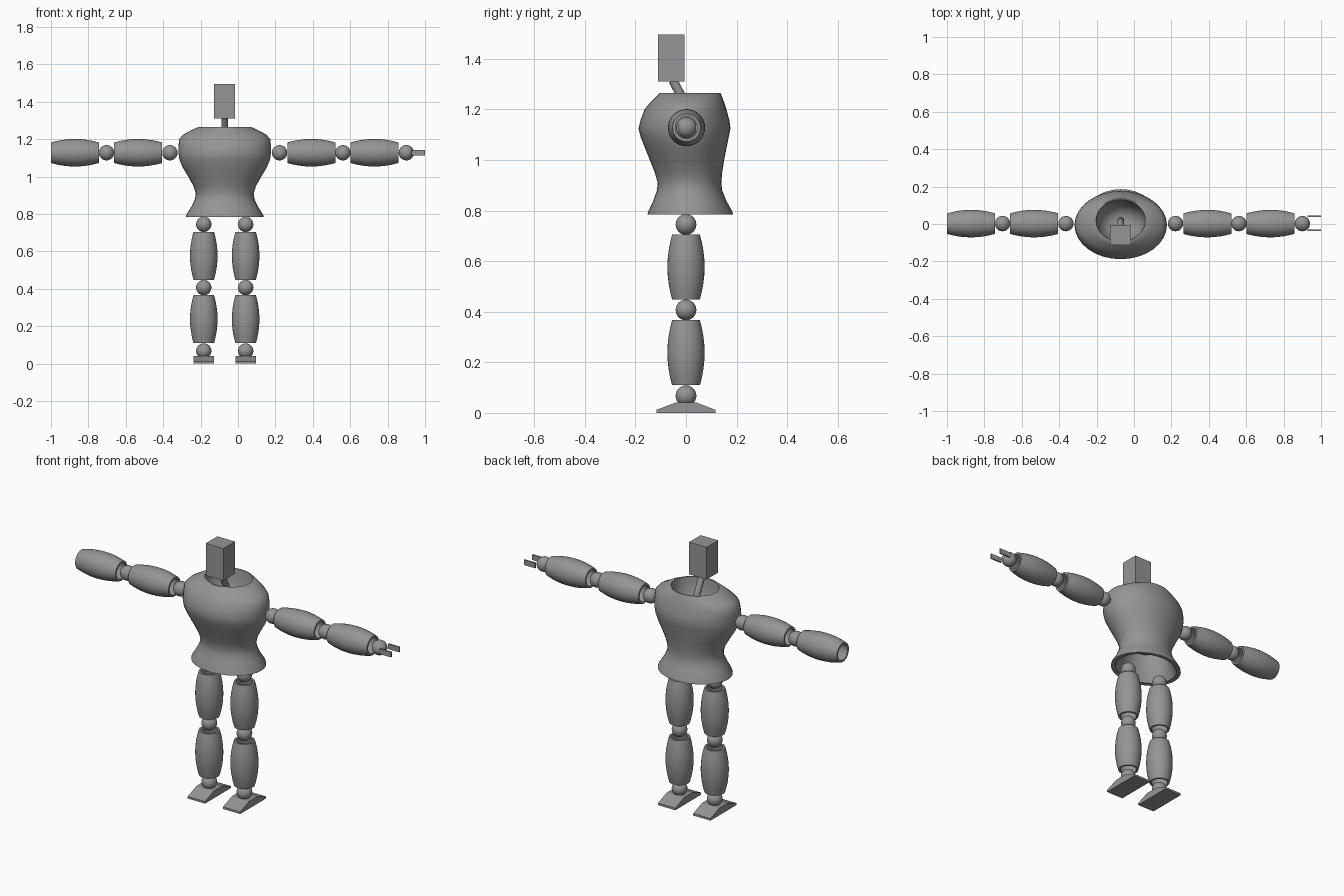
import bpy, bmesh, math
from mathutils import Vector

if "Cube" in bpy.data.objects:
    bpy.data.objects.remove(bpy.data.objects["Cube"])

CX = -0.071          # body centre line
ARM_Z, ARM_Y = 1.128, 0.002

grey = bpy.data.materials.new("plain grey")
grey.diffuse_color = (0.3, 0.3, 0.3, 1)
grey.use_nodes = True
grey.node_tree.nodes["Principled BSDF"].inputs["Base Color"].default_value = grey.diffuse_color


def finish(bm, name, smooth=True):
    bmesh.ops.recalc_face_normals(bm, faces=bm.faces)
    me = bpy.data.meshes.new(name)
    bm.to_mesh(me)
    bm.free()
    ob = bpy.data.objects.new(name, me)
    bpy.context.collection.objects.link(ob)
    me.materials.append(grey)
    if smooth:
        bpy.ops.object.select_all(action='DESELECT')
        bpy.context.view_layer.objects.active = ob
        ob.select_set(True)
        bpy.ops.object.shade_smooth_by_angle(angle=math.radians(40))
    return ob


def bridge_rings(bm, rings, closed=False):
    n = len(rings[0])
    pairs = list(zip(rings, rings[1:]))
    if closed:
        pairs.append((rings[-1], rings[0]))
    for a, b in pairs:
        for i in range(n):
            j = (i + 1) % n
            bm.faces.new((a[i], a[j], b[j], b[i]))


def oval_loft(name, sections, n=32):
    """Sections are (z, centre y, half width, half depth); both ends capped."""
    bm = bmesh.new()
    rings = []
    for z, cy, rx, ry in sections:
        rings.append([bm.verts.new((CX + rx * math.cos(2 * math.pi * i / n),
                                    cy + ry * math.sin(2 * math.pi * i / n), z))
                      for i in range(n)])
    bridge_rings(bm, rings)
    bm.faces.new(rings[0])
    bm.faces.new(rings[-1])
    return finish(bm, name)


def limb(name, centre, axis, length=0.257, n=32):
    """Hollow barrel-shaped limb segment, open at both ends."""
    bm = bmesh.new()
    h = length / 2
    outer = [(h * t, 0.0735 - 0.0185 * t * t) for t in (-1, -.75, -.5, -.25, 0, .25, .5, .75, 1)]
    inner = [(t, r - 0.011) for t, r in reversed(outer)]
    rings = []
    for t, r in outer + inner:
        ring = []
        for i in range(n):
            u, v = r * math.cos(2 * math.pi * i / n), r * math.sin(2 * math.pi * i / n)
            off = Vector((t, u, v)) if axis == 'X' else Vector((u, v, t))
            ring.append(bm.verts.new(Vector(centre) + off))
        rings.append(ring)
    bridge_rings(bm, rings, closed=True)
    return finish(bm, name)


def ball(name, centre):
    bm = bmesh.new()
    bmesh.ops.create_uvsphere(bm, u_segments=32, v_segments=16, radius=0.041)
    bmesh.ops.translate(bm, verts=bm.verts, vec=centre)
    return finish(bm, name)


def box(name, lo, hi):
    bm = bmesh.new()
    bmesh.ops.create_cube(bm, size=1)
    for v in bm.verts:
        v.co = [lo[k] if v.co[k] < 0 else hi[k] for k in range(3)]
    return finish(bm, name, False)


# Torso: underside cavity, outer skin, then the bowl in the top
oval_loft("torso", [
    (0.95, 0.010, 0.145, 0.115),
    (0.90, 0.014, 0.135, 0.108),
    (0.83, 0.015, 0.160, 0.130),
    (0.787, 0.017, 0.182, 0.146),
    (0.785, 0.017, 0.208, 0.169),
    (0.795, 0.017, 0.206, 0.167),
    (0.84, 0.015, 0.178, 0.144),
    (0.88, 0.014, 0.159, 0.129),
    (0.91, 0.014, 0.155, 0.126),
    (0.95, 0.010, 0.167, 0.133),
    (1.00, 0.004, 0.195, 0.147),
    (1.05, -0.001, 0.225, 0.162),
    (1.09, -0.005, 0.242, 0.174),
    (1.125, -0.006, 0.247, 0.182),
    (1.16, -0.004, 0.247, 0.175),
    (1.20, -0.002, 0.244, 0.162),
    (1.225, 0.004, 0.222, 0.148),
    (1.25, 0.012, 0.176, 0.131),
    (1.266, 0.016, 0.140, 0.120),
    (1.266, 0.018, 0.132, 0.112),
    (1.22, 0.018, 0.128, 0.108),
    (1.16, 0.018, 0.112, 0.094),
    (1.11, 0.018, 0.080, 0.068),
    (1.09, 0.018, 0.035, 0.030),
])

# Neck: bent rod from the bowl to the head
cu = bpy.data.curves.new("neck", 'CURVE')
cu.dimensions = '3D'
cu.bevel_depth = 0.018
cu.bevel_resolution = 4
cu.use_fill_caps = True
sp = cu.splines.new('BEZIER')
path = [(0.018, 1.08), (0.004, 1.20), (-0.022, 1.258), (-0.052, 1.315)]
sp.bezier_points.add(len(path) - 1)
for p, (y, z) in zip(sp.bezier_points, path):
    p.co = (CX, y, z)
    p.handle_left_type = p.handle_right_type = 'AUTO'
cu.materials.append(grey)
bpy.context.collection.objects.link(bpy.data.objects.new("neck", cu))

# Head block
box("head", (CX - 0.056, -0.111, 1.311), (CX + 0.056, -0.006, 1.496))

for side, s in (("right", -1), ("left", 1)):
    # Arm: joints and segments outward from the shoulder
    for part, d in (("shoulder", 0.293), ("elbow", 0.632)):
        ball(f"{side}_{part}", (CX + s * d, ARM_Y, ARM_Z))
    for part, d in (("upper_arm", 0.463), ("forearm", 0.8005)):
        limb(f"{side}_{part}", (CX + s * d, ARM_Y, ARM_Z), 'X')

    # Leg: joints and segments from hip to ankle
    x = CX + s * 0.112
    for part, z in (("hip", 0.745), ("knee", 0.407), ("ankle", 0.068)):
        ball(f"{side}_{part}", (x, 0, z))
    for part, z in (("thigh", 0.577), ("shin", 0.238)):
        limb(f"{side}_{part}", (x, 0, z), 'Z')

    # Foot: low wedge extruded across x
    bm = bmesh.new()
    prof = [(-0.117, 0), (0.117, 0), (0.117, 0.012), (0.038, 0.042), (-0.038, 0.042), (-0.117, 0.012)]
    ends = [[bm.verts.new((x + e * 0.055, y, z)) for y, z in prof] for e in (-1, 1)]
    bridge_rings(bm, ends)
    for e in ends:
        bm.faces.new(e)
    finish(bm, f"{side}_foot", False)

# Wrist and two flat fingers, on the left arm only
ball("left_wrist", (0.90, ARM_Y, ARM_Z))
for name, y in (("front_finger", -0.034), ("back_finger", 0.042)):
    box(name, (0.928, y - 0.004, ARM_Z - 0.015), (1.0, y + 0.004, ARM_Z + 0.015))
